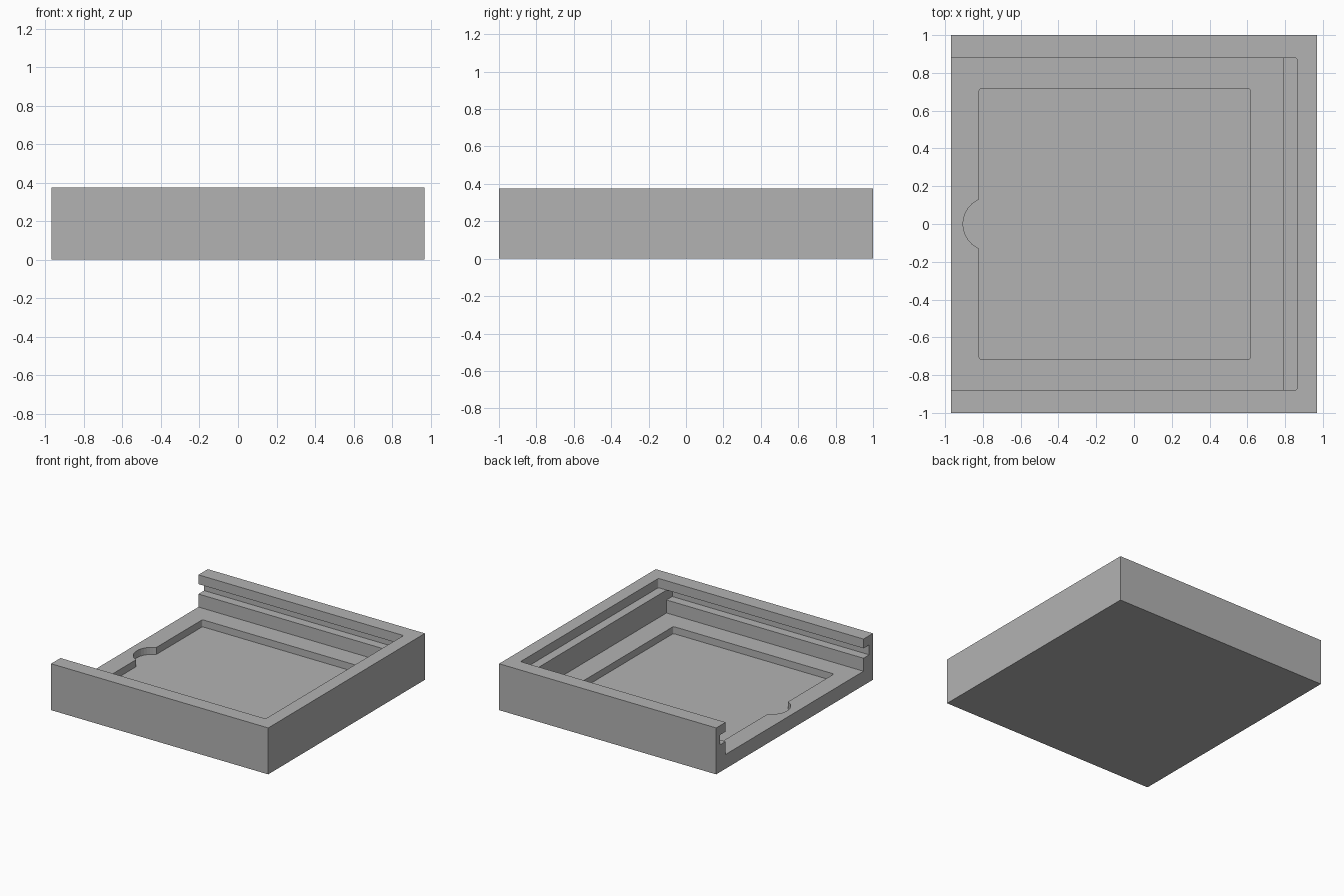
import bpy, bmesh, math
from mathutils import Matrix, Vector

cube = bpy.data.objects.get("Cube")
if cube:
    bpy.data.objects.remove(cube, do_unlink=True)

# Main sizes
HALF_X, HALF_Y, TOP = 0.97, 1.0, 0.375
MOUTH = 0.88                 # half width of the channel
FLOOR, SLOT_LOW, SLOT_HIGH = 0.115, 0.22, 0.30
POCKET_FLOOR = 0.058
OUT = -1.2                   # cutters run out past the open end

grey = bpy.data.materials.new("plain_grey")
grey.use_nodes = True
COLOUR = (0.45, 0.45, 0.45, 1)
grey.diffuse_color = COLOUR
grey.node_tree.nodes["Principled BSDF"].inputs["Base Color"].default_value = COLOUR


def prism(name, points, direction):
    """Solid made by sweeping a flat outline along a direction."""
    bm = bmesh.new()
    face = bm.faces.new([bm.verts.new(p) for p in points])
    swept = bmesh.ops.extrude_face_region(bm, geom=[face])["geom"]
    verts = [v for v in swept if isinstance(v, bmesh.types.BMVert)]
    bmesh.ops.translate(bm, verts=verts, vec=direction)
    bmesh.ops.recalc_face_normals(bm, faces=bm.faces)
    mesh = bpy.data.meshes.new(name)
    bm.to_mesh(mesh)
    bm.free()
    mesh.materials.append(grey)
    obj = bpy.data.objects.new(name, mesh)
    bpy.context.collection.objects.link(obj)
    return obj


def arc(cx, cy, r, start, end, steps):
    return [(cx + r * math.cos(math.radians(start + (end - start) * i / steps)),
             cy + r * math.sin(math.radians(start + (end - start) * i / steps)))
            for i in range(steps + 1)]


def rounded(x0, x1, y, r=0.012):
    """Counter-clockwise rounded rectangle, starting at its lower left."""
    corners = [(x0 + r, r - y, 180), (x1 - r, r - y, 270),
               (x1 - r, y - r, 0), (x0 + r, y - r, 90)]
    return [p for cx, cy, a in corners for p in arc(cx, cy, r, a, a + 90, 3)]


def upright(name, outline, low, high):
    return prism(name, [(x, y, low) for x, y in outline], (0, 0, high - low))


tray = upright("tray", [(-HALF_X, -HALF_Y), (HALF_X, -HALF_Y),
                        (HALF_X, HALF_Y), (-HALF_X, HALF_Y)], 0, TOP)

# Channel with a side slot in each rail, open at one end
side = [(MOUTH, FLOOR), (MOUTH, SLOT_LOW), (0.953, SLOT_LOW),
        (0.953, SLOT_HIGH), (MOUTH, SLOT_HIGH), (MOUTH, 0.5)]
section = side + [(-y, z) for y, z in reversed(side)]
channel = prism("channel_cutter", [(OUT, y, z) for y, z in section],
                (0.79 - OUT, 0, 0))

# Shallow step at the closed end
step = upright("step_cutter", rounded(OUT, 0.863, MOUTH), SLOT_HIGH, 0.5)

# Floor pocket with a round finger notch
notch_angle = 114
notch = arc(-0.763, 0, 0.142, notch_angle, 360 - notch_angle, 14)
pocket = upright("pocket_cutter", rounded(-0.82, 0.615, 0.717) + notch,
                 POCKET_FLOOR, 0.2)

for cutter in (channel, step, pocket):
    cutter.hide_render = True
    cut = tray.modifiers.new(cutter.name, 'BOOLEAN')
    cut.operation, cut.solver, cut.object = 'DIFFERENCE', 'EXACT', cutter

# Bake the cuts and drop the cutters
bpy.context.view_layer.update()
graph = bpy.context.evaluated_depsgraph_get()
finished = bpy.data.meshes.new_from_object(tray.evaluated_get(graph))
tray.modifiers.clear()
tray.data = finished
for cutter in (channel, step, pocket):
    bpy.data.objects.remove(cutter, do_unlink=True)
